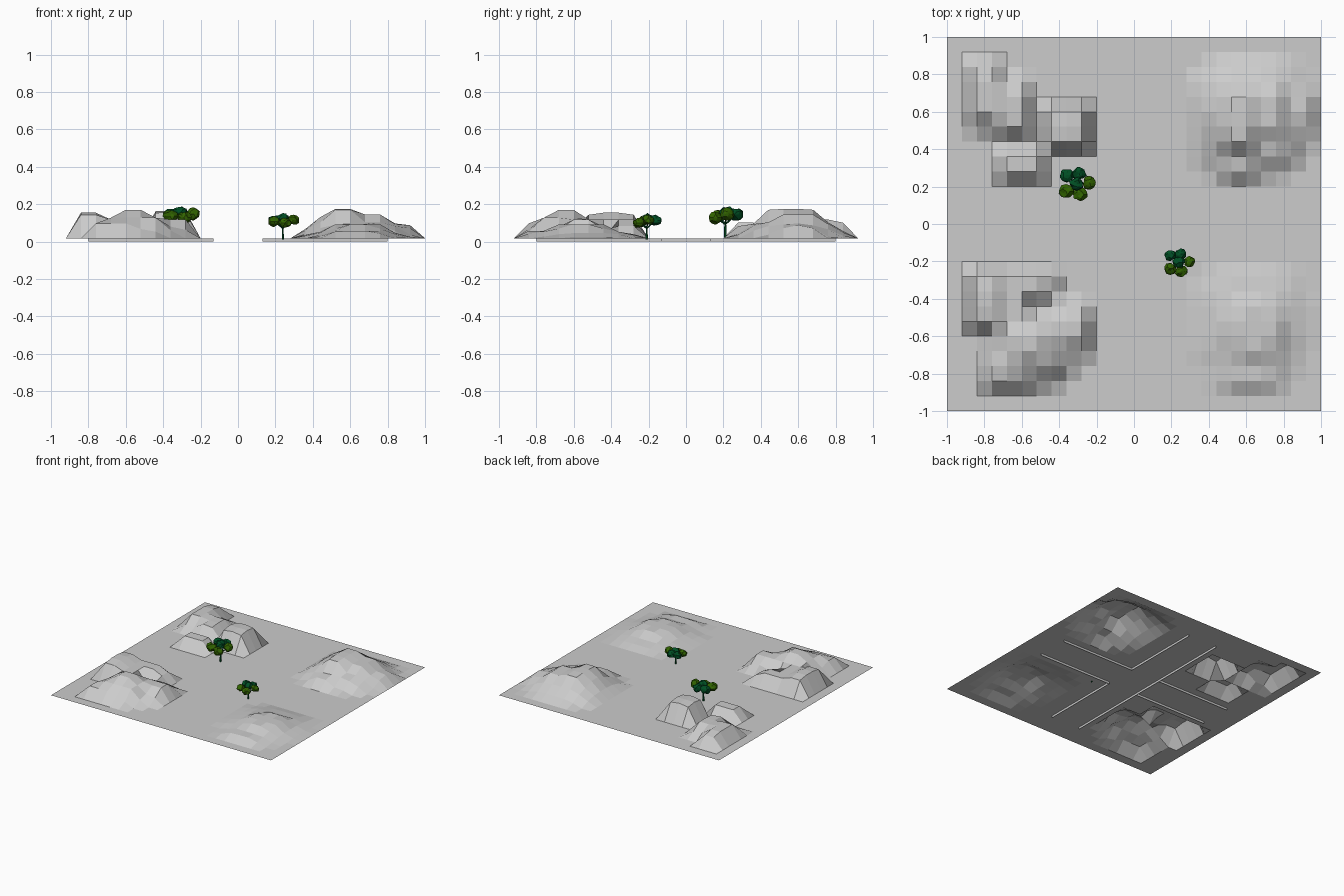
import bpy, bmesh, math, random
from mathutils import Vector, Matrix

if "Cube" in bpy.data.objects:
    bpy.data.objects.remove(bpy.data.objects["Cube"])

random.seed(4)
GROUND = 0.018


def material(name, rgb):
    m = bpy.data.materials.new(name)
    m.diffuse_color = (*rgb, 1)
    m.use_nodes = True
    m.node_tree.nodes["Principled BSDF"].inputs["Base Color"].default_value = m.diffuse_color
    return m


grey = material("stone grey", (0.604, 0.604, 0.604))
dark_green = material("dark green", (0.0, 0.08, 0.018))
leaf_green = material("leaf green", (0.032, 0.13, 0.0))


def finish(bm, name, mat):
    mesh = bpy.data.meshes.new(name)
    bm.to_mesh(mesh)
    bm.free()
    mesh.materials.append(mat)
    ob = bpy.data.objects.new(name, mesh)
    bpy.context.collection.objects.link(ob)
    return ob


# Flat-topped mounds: x, y, half width, half depth, height
mounds = [
    # front left
    (-0.64, -0.32, 0.28, 0.12, 0.10), (-0.80, -0.40, 0.12, 0.20, 0.137),
    (-0.56, -0.66, 0.25, 0.22, 0.11), (-0.56, -0.64, 0.13, 0.13, 0.152),
    (-0.36, -0.56, 0.16, 0.16, 0.10), (-0.68, -0.80, 0.16, 0.12, 0.08),
    (-0.66, -0.47, 0.12, 0.12, 0.10),
    # back left
    (-0.80, 0.70, 0.12, 0.22, 0.10), (-0.66, 0.62, 0.14, 0.18, 0.09),
    (-0.60, 0.32, 0.16, 0.12, 0.085), (-0.36, 0.52, 0.16, 0.16, 0.145),
    # back right
    (0.62, 0.57, 0.34, 0.33, 0.085), (0.56, 0.56, 0.17, 0.20, 0.157),
    (0.72, 0.60, 0.16, 0.14, 0.127), (0.88, 0.60, 0.12, 0.12, 0.07),
    (0.56, 0.32, 0.14, 0.12, 0.065),
    # front right, gentle
    (0.62, -0.52, 0.33, 0.32, 0.035), (0.64, -0.56, 0.22, 0.20, 0.075),
    (0.62, -0.74, 0.22, 0.18, 0.04),
]


def ground_height(x, y):
    h = 0
    for cx, cy, rx, ry, top in mounds:
        d = (abs((x - cx) / rx) ** 3 + abs((y - cy) / ry) ** 3) ** (1 / 3)
        h = max(h, top * min(1, 2.5 * (1 - d)))
    return GROUND + (h if h > 0.004 else 0)


# Terrain sheet, 25 x 25 cells
bm = bmesh.new()
bmesh.ops.create_grid(bm, x_segments=25, y_segments=25, size=1)
for v in bm.verts:
    v.co.z = ground_height(v.co.x, v.co.y)
finish(bm, "terrain", grey)


# Thin kerbs along both roads
def kerb(name, x0, x1, y0, y1):
    bm = bmesh.new()
    bmesh.ops.create_cube(bm, size=1)
    for v in bm.verts:
        v.co = ((x0 + x1) / 2 + v.co.x * max(x1 - x0, 0.003),
                (y0 + y1) / 2 + v.co.y * max(y1 - y0, 0.003),
                0.0088 + v.co.z * 0.0176)
    finish(bm, name, grey)


for s in (-1, 1):
    for a, b in ((-0.8, -0.133), (0.133, 0.8)):
        kerb("kerb_along_x", a, b, 0.133 * s, 0.133 * s)
        kerb("kerb_along_y", 0.133 * s, 0.133 * s, a, b)
kerb("kerb_middle", -0.133, -0.133, -0.133, 0.133)


# Trees: trunk, branches and leaf clumps
def limb(bm, a, b, r0, r1):
    a, b = Vector(a), Vector(b)
    rot = (b - a).to_track_quat('Z', 'Y').to_matrix().to_4x4()
    bmesh.ops.create_cone(bm, cap_ends=True, segments=6, radius1=r0, radius2=r1,
                          depth=(b - a).length,
                          matrix=Matrix.Translation((a + b) / 2) @ rot)


def leaf_clumps(name, spots, mat, place):
    bm = bmesh.new()
    for p in spots:
        made = bmesh.ops.create_icosphere(bm, subdivisions=2, radius=1)["verts"]
        for v in made:
            k = random.uniform(0.8, 1.18)
            v.co = Vector(p) + Vector((v.co.x * 0.038, v.co.y * 0.036, v.co.z * 0.032)) * k
    finish(bm, name, mat).matrix_world = place


def tree(x, y, z, size):
    place = Matrix.Translation((x, y, z)) @ Matrix.Scale(size, 4)
    dark = [(-0.055, 0.052, 0.117), (0.012, 0.06, 0.117), (0.0, 0.005, 0.130)]
    light = [(-0.058, -0.035, 0.108), (0.015, -0.052, 0.100), (0.068, 0.01, 0.120)]
    bm = bmesh.new()
    fork = (0, 0, 0.065)
    limb(bm, (0, 0, -0.008), fork, 0.008, 0.005)
    for p in dark + light:
        limb(bm, fork, p, 0.005, 0.002)
    finish(bm, "tree_trunk", dark_green).matrix_world = place
    leaf_clumps("dark_leaves", dark, dark_green, place)
    leaf_clumps("light_leaves", light, leaf_green, place)


tree(-0.305, 0.21, 0.028, 1.0)
tree(0.24, -0.21, 0.018, 0.82)
